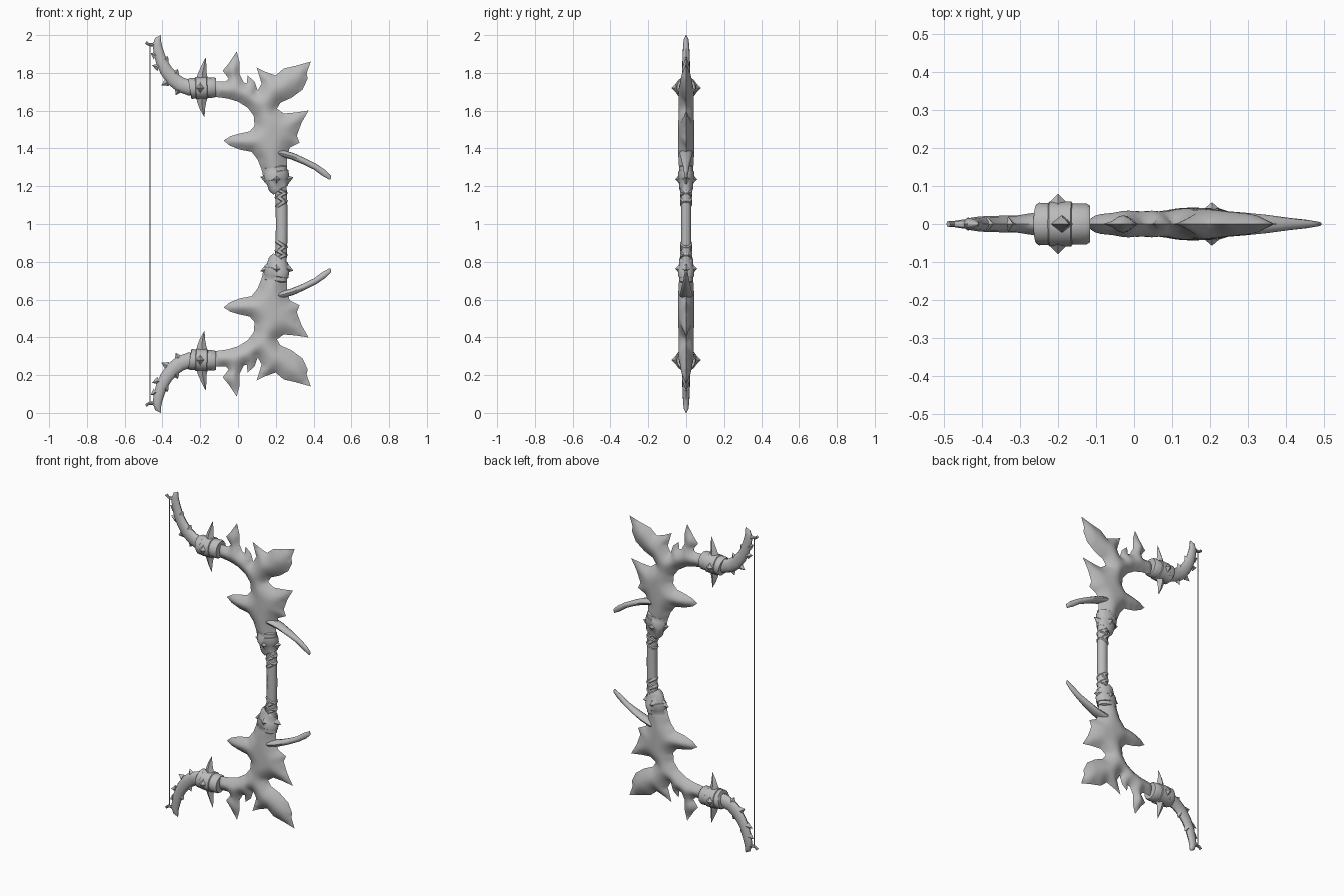
import bpy, bmesh, math
from mathutils import Vector, geometry

if "Cube" in bpy.data.objects:
    bpy.data.objects.remove(bpy.data.objects["Cube"])

grey = bpy.data.materials.new("bone grey")
grey.diffuse_color = (0.5, 0.5, 0.5, 1)
grey.use_nodes = True
grey.node_tree.nodes["Principled BSDF"].inputs["Base Color"].default_value = grey.diffuse_color


def finish(name, bm, mirror=True):
    """Turn a bmesh, built around the grip centre, into a mirrored object."""
    bmesh.ops.remove_doubles(bm, verts=bm.verts, dist=0.0002)
    bmesh.ops.recalc_face_normals(bm, faces=bm.faces)
    me = bpy.data.meshes.new(name)
    bm.to_mesh(me)
    bm.free()
    me.materials.append(grey)
    ob = bpy.data.objects.new(name, me)
    ob.location.z = 1
    bpy.context.collection.objects.link(ob)
    if mirror:
        m = ob.modifiers.new("mirror", 'MIRROR')
        m.use_axis = (False, False, True)
        m.use_mirror_merge = False
    return ob


def tube(bm, path, sides=12):
    """Sweep an ellipse along path points (x, y, z, side radius, depth radius)."""
    pts = [Vector(p[:3]) for p in path]
    rings = []
    for i, p in enumerate(path):
        t = (pts[min(i + 1, len(pts) - 1)] - pts[max(i - 1, 0)]).normalized()
        ref = Vector((0, 0, 1)) if abs(t.y) > 0.9 else Vector((0, 1, 0))
        u = t.cross(ref).normalized()
        w = u.cross(t)
        ring = []
        for k in range(sides):
            a = 2 * math.pi * k / sides
            ring.append(bm.verts.new(pts[i] + u * p[3] * math.cos(a) + w * p[4] * math.sin(a)))
        rings.append(ring)
    for a, b in zip(rings, rings[1:]):
        for k in range(sides):
            j = (k + 1) % sides
            bm.faces.new((a[k], a[j], b[j], b[k]))
    bm.faces.new(rings[0][::-1])
    bm.faces.new(rings[-1])


def spike(bm, base, tip, r, depth=None):
    tube(bm, [(*base, r, depth or r), (*tip, 0.0004, 0.0004)], 4)


# --- Jagged limb blade: outline in hundredths (x, height above grip centre)
outline = [
    (13.6, 23.5), (12.5, 28.8), (10.4, 34.1), (7.2, 38.2), (.9, 39.4), (-4.4, 41.5),
    (-7.6, 44.2), (-3.9, 46.5), (.9, 47.9), (6.2, 49), (8.8, 52), (8.3, 57.4),
    (5.1, 61.6), (0, 64.8), (-5.4, 66.4), (-13.4, 67.5), (-13.4, 75.4), (-6.5, 75.4),
    (-4.9, 77), (-8.1, 81.2), (-4.9, 85), (-.7, 91.3), (.9, 85.4), (.9, 79.1),
    (3, 74.9), (4.6, 74.5), (5.1, 78.6), (8.8, 75.4), (10.4, 70.6), (12.5, 74.3),
    (9.9, 82.8), (14.1, 80.7), (19.9, 78.6), (24.2, 82.3), (31.1, 83.9), (38.5, 86),
    (36.3, 79.6), (36.9, 77), (34.2, 71.2), (28.4, 66.9), (22.6, 64.3), (20.5, 61.1),
    (24.2, 58.5), (30.5, 59), (37.4, 60.1), (33.7, 53.7), (31.1, 46.8), (32.6, 43.1),
    (27.4, 40.5), (25.8, 35.2), (26.3, 23.5)]
corners = [Vector(p) / 100 for p in outline]
edges = list(zip(corners, corners[1:] + corners[:1]))


def edge_distance(p):
    best = 9
    for a, b in edges:
        d = b - a
        t = max(0, min(1, (p - a).dot(d) / d.length_squared))
        best = min(best, (p - a - d * t).length)
    return best


rim = []
for a, b in edges:
    n = max(1, round((b - a).length / 0.016))
    rim += [a.lerp(b, i / n) for i in range(n)]
step = 0.015
grid = [Vector((-0.14 + step * (i + 0.5 * (j % 2)), 0.23 + step * 0.87 * j))
        for i in range(37) for j in range(53)]
grid = [p for p in grid if edge_distance(p) > 0.008]
loop = [(i, (i + 1) % len(rim)) for i in range(len(rim))]
flat, _, tris, *_ = geometry.delaunay_2d_cdt(rim + grid, loop, [], 1, 1e-6)

bm = bmesh.new()
for side in (-1, 1):
    vs = []
    for p in flat:
        d = min(1, edge_distance(p) / 0.075)
        full = 0.043 - 0.012 * max(0, min(1, (p.x - 0.18) / 0.1))
        vs.append(bm.verts.new((p.x, side * full * (1 - (1 - d) ** 1.8), p.y)))
    for t in tris:
        bm.faces.new([vs[i] for i in t])
bmesh.ops.delete(bm, geom=[v for v in bm.verts if not v.link_faces], context='VERTS')
inner = [v for v in bm.verts if not v.is_boundary]
for _ in range(3):
    bmesh.ops.smooth_vert(bm, verts=inner, factor=0.5, use_axis_y=True)
finish("limb_blade", bm)

# --- Curved horn at the limb end, with thorns on both edges
bm = bmesh.new()
tube(bm, [(x, 0, z, r, d) for x, z, r, d in [
    (-.20, .722, .04, .034), (-.26, .722, .041, .03), (-.305, .738, .04, .023),
    (-.345, .768, .038, .022), (-.38, .812, .034, .021), (-.405, .86, .03, .02),
    (-.42, .91, .027, .018), (-.428, .95, .024, .016), (-.423, .98, .016, .012),
    (-.408, 1.0, .001, .001)]])
for base, tip in [((-.385, .87), (-.37, .888)), ((-.33, .795), (-.318, .82)),
                  ((-.42, .83), (-.455, .84)), ((-.375, .75), (-.405, .735)),
                  ((-.315, .71), (-.33, .683)), ((-.435, .89), (-.462, .905))]:
    spike(bm, (base[0], 0, base[1]), (tip[0], 0, tip[1]), .022, .018)
finish("limb_horn", bm)

# --- Cuff around the limb, with two rims
bm = bmesh.new()
tube(bm, [(x, 0, .721 + z, r, r) for x, z, r in [
    (-.256, -.004, .036), (-.256, -.004, .052), (-.25, -.003, .056), (-.225, -.002, .055),
    (-.222, -.002, .059), (-.165, 0, .059), (-.162, 0, .054), (-.125, .002, .054),
    (-.116, .002, .048), (-.116, .002, .034)]], 16)
finish("limb_cuff", bm)

# --- Cuff spikes: curved ones above and below, short ones front and back
bm = bmesh.new()
tube(bm, [(-.19, 0, .76, .034, .026), (-.188, 0, .80, .022, .018),
          (-.18, 0, .835, .014, .011), (-.172, 0, .88, .001, .001)], 4)
tube(bm, [(-.19, 0, .69, .036, .026), (-.192, 0, .645, .024, .018),
          (-.188, 0, .61, .014, .011), (-.178, 0, .567, .001, .001)], 4)
for s in (-1, 1):
    spike(bm, (-.2, s * .045, .72), (-.2, s * .079, .72), .034)
finish("cuff_spikes", bm)

# --- Collar between limb and grip, with its spikes
bm = bmesh.new()
tube(bm, [(x, 0, z, r, d) for x, z, r, d in [
    (.222, .18, .032, .026), (.222, .182, .044, .033), (.214, .19, .052, .037),
    (.208, .235, .06, .04), (.207, .238, .066, .043), (.2, .275, .067, .043),
    (.199, .279, .061, .039), (.197, .30, .064, .038), (.196, .307, .045, .03)]], 14)
finish("collar", bm)
bm = bmesh.new()
for s in (-1, 1):
    spike(bm, (.205, s * .035, .237), (.205, s * .057, .237), .026)
spike(bm, (.16, 0, .235), (.118, 0, .25), .028, .024)
spike(bm, (.255, 0, .235), (.293, 0, .247), .028, .024)
finish("collar_spikes", bm)

# --- Tusk reaching outward
bm = bmesh.new()
tube(bm, [(x, 0, z, r, d) for x, z, r, d in [
    (.183, .382, .006, .012), (.19, .38, .016, .032), (.23, .375, .019, .035),
    (.29, .358, .018, .03), (.35, .332, .017, .024), (.41, .302, .016, .016),
    (.455, .27, .017, .011), (.485, .247, .012, .006), (.487, .235, .003, .003)]])
finish("tusk", bm)

# --- Grip rod and its wrapping rings
bm = bmesh.new()
tube(bm, [(.231 - .12 * z * z, 0, z, .031, .027)
          for z in [-.21 + .035 * i for i in range(13)]])
finish("grip", bm, False)
bm = bmesh.new()
for z, tilt in [(.108, .006), (.132, -.007), (.152, .005), (.174, -.004)]:
    x = .231 - .12 * z * z
    tube(bm, [(x - tilt * k, 0, z + k * .009, r, r - .004)
              for k, r in [(-1, .029), (-.6, .037), (.6, .037), (1, .029)]])
finish("grip_wraps", bm)

# --- Bowstring and the nock that ties it to the horn
bm = bmesh.new()
tube(bm, [(-.465, 0, -.95, .003, .003), (-.465, 0, .95, .003, .003)], 6)
finish("bowstring", bm, False)
bm = bmesh.new()
tube(bm, [(-.488, 0, .962, .008, .008), (-.475, 0, .951, .007, .008),
          (-.455, 0, .948, .009, .011), (-.43, 0, .955, .012, .014)], 8)
finish("string_nock", bm)

# --- Smooth shading with crisp edges
for ob in bpy.context.collection.objects:
    ob.select_set(True)
    bpy.context.view_layer.objects.active = ob
bpy.ops.object.shade_smooth_by_angle(angle=math.radians(40))
